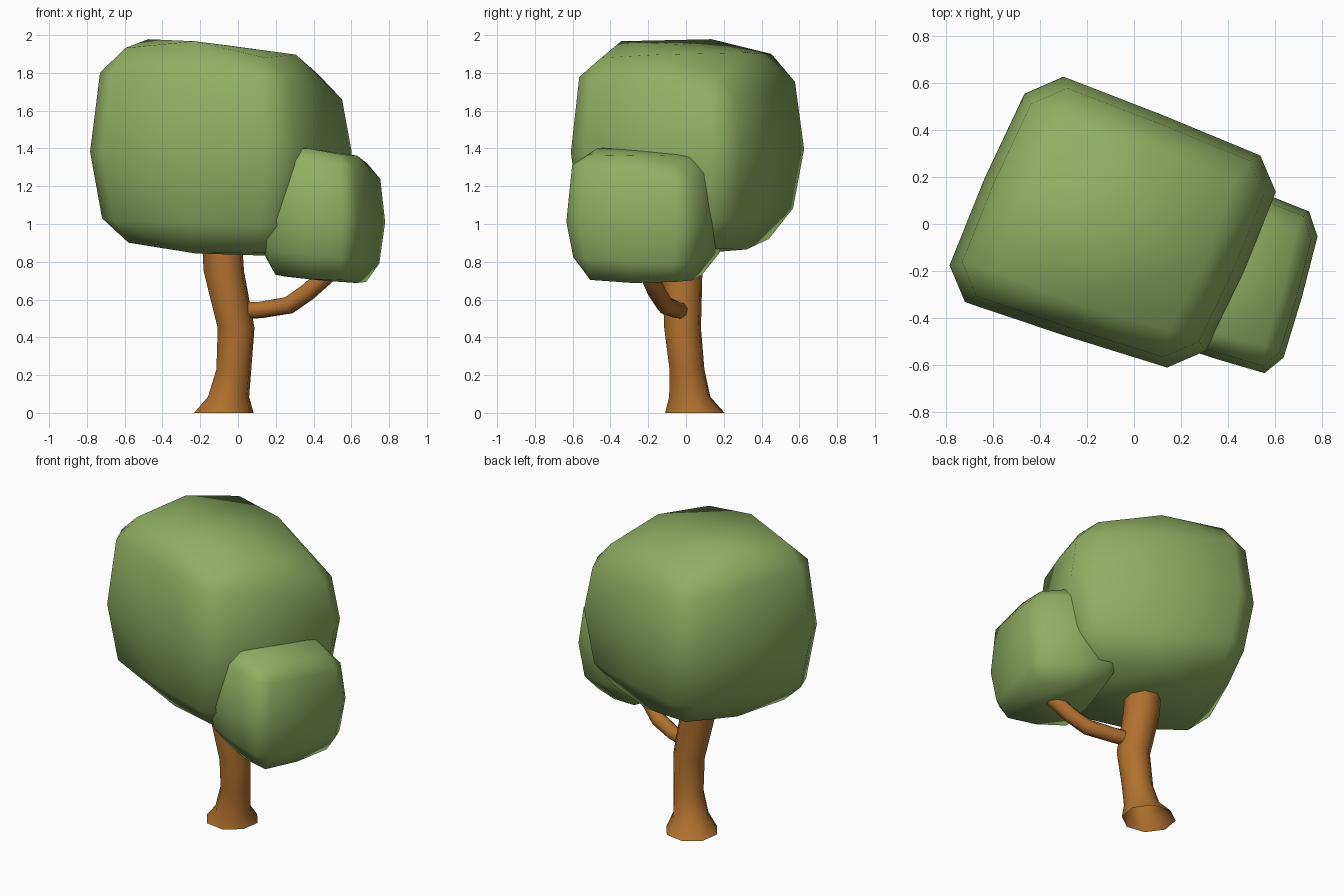
import bpy, bmesh, math
from mathutils import Vector

if "Cube" in bpy.data.objects:
    bpy.data.objects.remove(bpy.data.objects["Cube"])


def material(name, rgb):
    m = bpy.data.materials.new(name)
    m.diffuse_color = (*rgb, 1)
    m.use_nodes = True
    m.node_tree.nodes["Principled BSDF"].inputs["Base Color"].default_value = m.diffuse_color
    return m


leaf = material("leaf green", (0.28, 0.43, 0.126))
bark = material("bark brown", (0.44, 0.164, 0.028))


def finish(bm, name, mat, angle=60):
    bmesh.ops.recalc_face_normals(bm, faces=bm.faces)
    me = bpy.data.meshes.new(name)
    bm.to_mesh(me)
    bm.free()
    me.materials.append(mat)
    ob = bpy.data.objects.new(name, me)
    bpy.context.collection.objects.link(ob)
    bpy.ops.object.select_all(action='DESELECT')
    ob.select_set(True)
    bpy.context.view_layer.objects.active = ob
    bpy.ops.object.shade_smooth_by_angle(angle=math.radians(angle))
    return ob


# Leaf block: hull of chamfered rings inside a four-cornered plan.
# Corners run front-left, back-left, back-right, front-right.
# Each level is (outline, plan scale, corner heights, lift at mid edges)
def leaf_block(name, plan, mid, upper, lower, top, bottom, lift):
    plan = [Vector(p) for p in plan]

    def blend(vals, u, v):
        w = ((1 - u) * (1 - v), (1 - u) * (1 + v), (1 + u) * (1 + v), (1 + u) * (1 - v))
        return (vals[0] * w[0] + vals[1] * w[1] + vals[2] * w[2] + vals[3] * w[3]) / 4

    ring = [(1.0, 0), (0.98, 0.74), (0.77, 0.98), (0, 0.99)]
    cap = [(0.71, 0), (0.67, 0.67), (0, 0.71)]
    levels = [(ring, 1, mid, 0), (ring, 0.925, upper, 0), (ring, 0.91, lower, 0),
              (cap, 1, top, lift), (cap, 0.97, bottom, -lift * 0.5),
              ([(0, 0)], 1, top, lift * 1.2), ([(0, 0)], 1, bottom, -lift * 0.7)]
    pts = set()
    for outline, s, heights, up in levels:
        for x, y in outline:
            for u, v in {(x * i * s, y * j * s) for i in (-1, 1) for j in (-1, 1)}:
                p = blend(plan, u, v)
                z = blend(heights, u, v) + (up if x * y == 0 else 0)
                pts.add((p.x, p.y, z))
    bm = bmesh.new()
    for p in sorted(pts):
        bm.verts.new(p)
    bmesh.ops.remove_doubles(bm, verts=bm.verts, dist=1e-4)
    bmesh.ops.convex_hull(bm, input=bm.verts)
    loose = [v for v in bm.verts if not v.link_faces]
    bmesh.ops.delete(bm, geom=loose, context='VERTS')
    return finish(bm, name, leaf)


# Open tube through (x, y, z, radius) points; level rings or rings across the path
def tube(name, path, sides, level):
    bm = bmesh.new()
    pts = [Vector(p[:3]) for p in path]
    rings = []
    for i, p in enumerate(pts):
        t = pts[min(i + 1, len(pts) - 1)] - pts[max(i - 1, 0)]
        n = Vector((0, 0, 1)) if level else t.normalized()
        a = Vector((0, 1, 0)).cross(n).normalized()
        b = n.cross(a)
        ring = []
        for k in range(sides):
            w = 2 * math.pi * (k + 0.3) / sides
            ring.append(bm.verts.new(p + path[i][3] * (a * math.cos(w) + b * math.sin(w))))
        rings.append(ring)
    for r, q in zip(rings, rings[1:]):
        for k in range(sides):
            j = (k + 1) % sides
            bm.faces.new((r[k], r[j], q[j], q[k]))
    return finish(bm, name, bark)


# Canopy
leaf_block("large_canopy",
           [(-0.85, -0.30), (-0.42, 0.685), (0.665, 0.25), (0.265, -0.66)],
           mid=(1.38, 1.40, 1.38, 1.38),
           upper=(1.81, 1.77, 1.63, 1.78), lower=(1.02, 1.10, 1.02, 0.98),
           top=(1.95, 1.92, 1.75, 1.89), bottom=(0.91, 0.94, 0.86, 0.83), lift=0.06)
leaf_block("small_canopy",
           [(0.07, -0.49), (0.25, 0.25), (0.81, 0.035), (0.615, -0.66)],
           mid=(1.03, 1.03, 1.01, 1.01),
           upper=(1.35, 1.33, 1.22, 1.31), lower=(0.86, 0.86, 0.78, 0.82),
           top=(1.40, 1.39, 1.29, 1.375), bottom=(0.74, 0.74, 0.68, 0.70), lift=0.02)

# Trunk with flared foot, and side branch
tube("trunk", [(-0.075, 0.047, 0, 0.162), (-0.05, 0.02, 0.085, 0.112),
               (-0.022, 0.005, 0.23, 0.095), (-0.01, -0.018, 0.45, 0.1),
               (-0.075, -0.02, 0.75, 0.11), (-0.09, -0.015, 1.0, 0.108)], 8, True)
tube("branch", [(0.0, -0.02, 0.54, 0.045), (0.12, -0.05, 0.545, 0.045),
                (0.27, -0.11, 0.57, 0.048), (0.37, -0.155, 0.64, 0.048),
                (0.46, -0.19, 0.72, 0.048), (0.51, -0.21, 0.78, 0.045)], 8, False)
